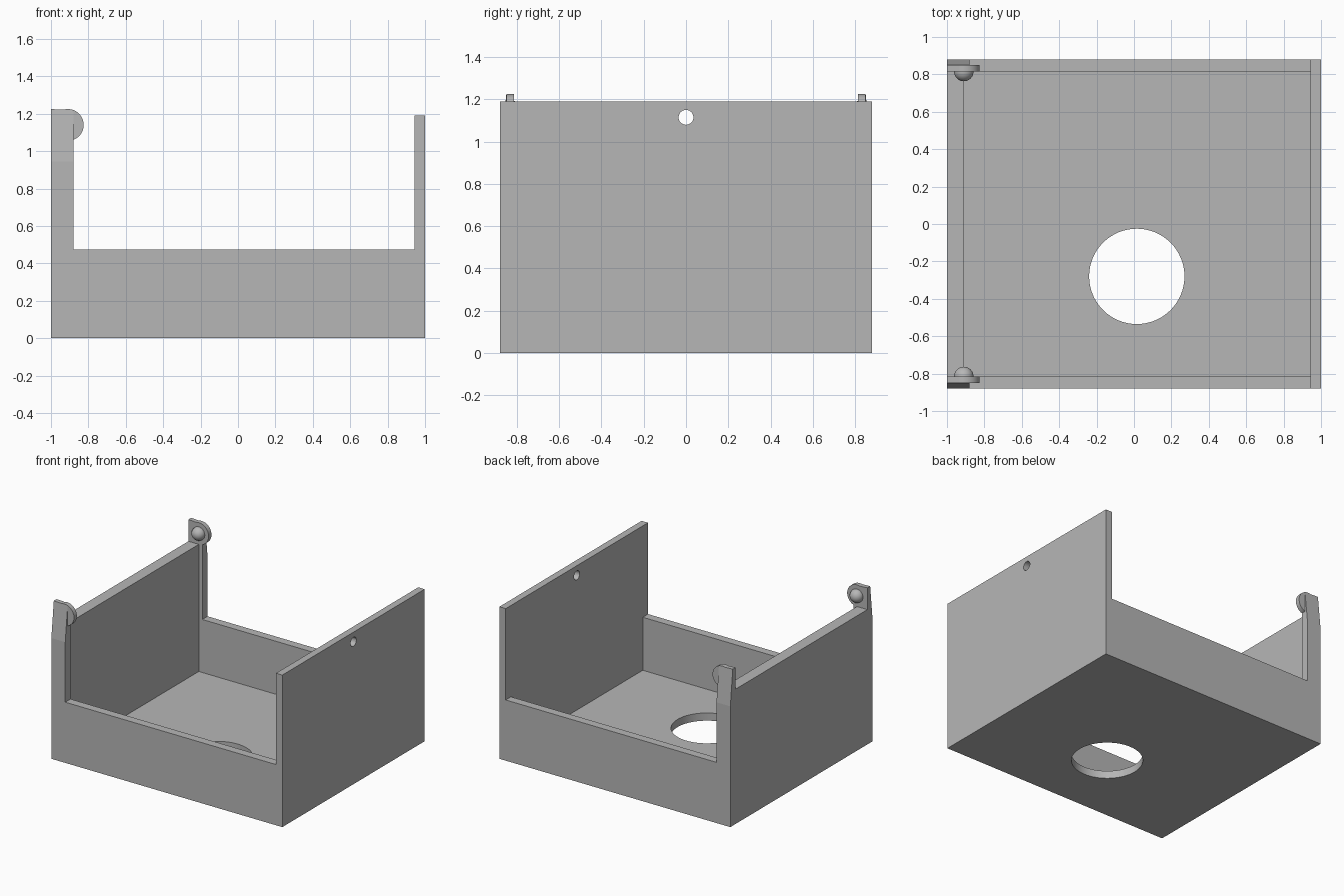
import bpy
import bmesh
from math import radians
from mathutils import Matrix

default = bpy.data.objects.get("Cube")
if default:
    bpy.data.objects.remove(default, do_unlink=True)

grey = bpy.data.materials.new("plain_grey")
grey.use_nodes = True
colour = (0.47, 0.47, 0.47, 1)
grey.diffuse_color = colour
grey.node_tree.nodes["Principled BSDF"].inputs["Base Color"].default_value = colour

HALF_Y, INNER_Y, TAB_Y = 0.88, 0.815, 0.85
FLOOR, RIM, TOP = 0.06, 0.475, 1.225
PIVOT_X, PIVOT_Z, PIVOT_R = -0.91, 1.14, 0.085


def finish(name, bm, smooth=False):
    bmesh.ops.recalc_face_normals(bm, faces=bm.faces[:])
    mesh = bpy.data.meshes.new(name)
    bm.to_mesh(mesh)
    bm.free()
    mesh.materials.append(grey)
    obj = bpy.data.objects.new(name, mesh)
    bpy.context.collection.objects.link(obj)
    bpy.ops.object.select_all(action="DESELECT")
    obj.select_set(True)
    bpy.context.view_layer.objects.active = obj
    if smooth:
        bpy.ops.object.shade_smooth_by_angle(angle=radians(30))
    return obj


def box(name, x0, x1, y0, y1, z0, z1):
    bm = bmesh.new()
    bmesh.ops.create_cube(bm, size=1)
    bmesh.ops.scale(bm, vec=(x1 - x0, y1 - y0, z1 - z0), verts=bm.verts)
    bmesh.ops.translate(bm, vec=((x0 + x1) / 2, (y0 + y1) / 2, (z0 + z1) / 2),
                        verts=bm.verts)
    return finish(name, bm)


def cylinder(name, centre, radius, depth, axis, smooth=False):
    turn = {"x": Matrix.Rotation(radians(90), 4, "Y"),
            "y": Matrix.Rotation(radians(90), 4, "X"),
            "z": Matrix.Identity(4)}[axis]
    bm = bmesh.new()
    bmesh.ops.create_cone(bm, cap_ends=True, segments=64, radius1=radius,
                          radius2=radius, depth=depth,
                          matrix=Matrix.Translation(centre) @ turn)
    return finish(name, bm, smooth)


def drill(obj, centre, radius, axis):
    cutter = cylinder("hole_cutter", centre, radius, 0.4, axis)
    cutter.hide_render = True
    bpy.context.view_layer.objects.active = obj
    mod = obj.modifiers.new("hole", "BOOLEAN")
    mod.operation = "DIFFERENCE"
    mod.solver = "EXACT"
    mod.object = cutter
    bpy.ops.object.modifier_apply(modifier=mod.name)
    bpy.data.objects.remove(cutter, do_unlink=True)
    bpy.ops.object.select_all(action="DESELECT")
    obj.select_set(True)
    bpy.ops.object.shade_smooth_by_angle(angle=radians(30))


# Floor with its large round opening
floor = box("floor", -1, 1, -HALF_Y, HALF_Y, 0, FLOOR)
drill(floor, (0.015, -0.28, 0), 0.255, "z")

# Tall side wall with a small hole near the top
left_wall = box("left_wall", 0.945, 1, -HALF_Y, HALF_Y, FLOOR, 1.19)
drill(left_wall, (1, 0, 1.115), 0.035, "x")

# Thicker side wall between the hinge posts
box("right_wall", -1, PIVOT_X, -INNER_Y, INNER_Y, FLOOR, 1.055)

for side, label in ((-1, "front"), (1, "back")):
    # Low end wall
    low, high = sorted((side * INNER_Y, side * HALF_Y))
    box(label + "_wall", -0.88, 0.945, low, high, FLOOR, RIM)

    # Hinge post, leaning inwards on its outer face near the top
    bm = bmesh.new()
    profile = [(INNER_Y, FLOOR), (HALF_Y, FLOOR), (HALF_Y, 0.945),
               (TAB_Y, TOP), (INNER_Y, TOP)]
    face = bm.faces.new([bm.verts.new((-1, side * y, z)) for y, z in profile])
    grown = bmesh.ops.extrude_face_region(bm, geom=[face])["geom"]
    bmesh.ops.translate(bm, vec=(0.12, 0, 0),
                        verts=[g for g in grown if isinstance(g, bmesh.types.BMVert)])
    # Trim the post's upper corner to the curve of the tab
    for v in bm.verts:
        if v.co.x > -0.9 and v.co.z > 1.2:
            v.co.z = 1.219
    finish(label + "_hinge_post", bm)

    # Rounded tab
    cylinder(label + "_hinge_tab", (PIVOT_X, side * (INNER_Y + TAB_Y) / 2, PIVOT_Z),
             PIVOT_R, TAB_Y - INNER_Y, "y", True)

    # Domed snap pin on the inner face
    bm = bmesh.new()
    bmesh.ops.create_uvsphere(bm, u_segments=32, v_segments=16, radius=0.052,
                              matrix=Matrix.Translation((PIVOT_X, side * INNER_Y, PIVOT_Z)))
    bmesh.ops.bisect_plane(bm, geom=bm.verts[:] + bm.edges[:] + bm.faces[:],
                           plane_co=(0, side * (INNER_Y + 0.005), 0),
                           plane_no=(0, side, 0), clear_outer=True)
    finish(label + "_snap_pin", bm, True)
